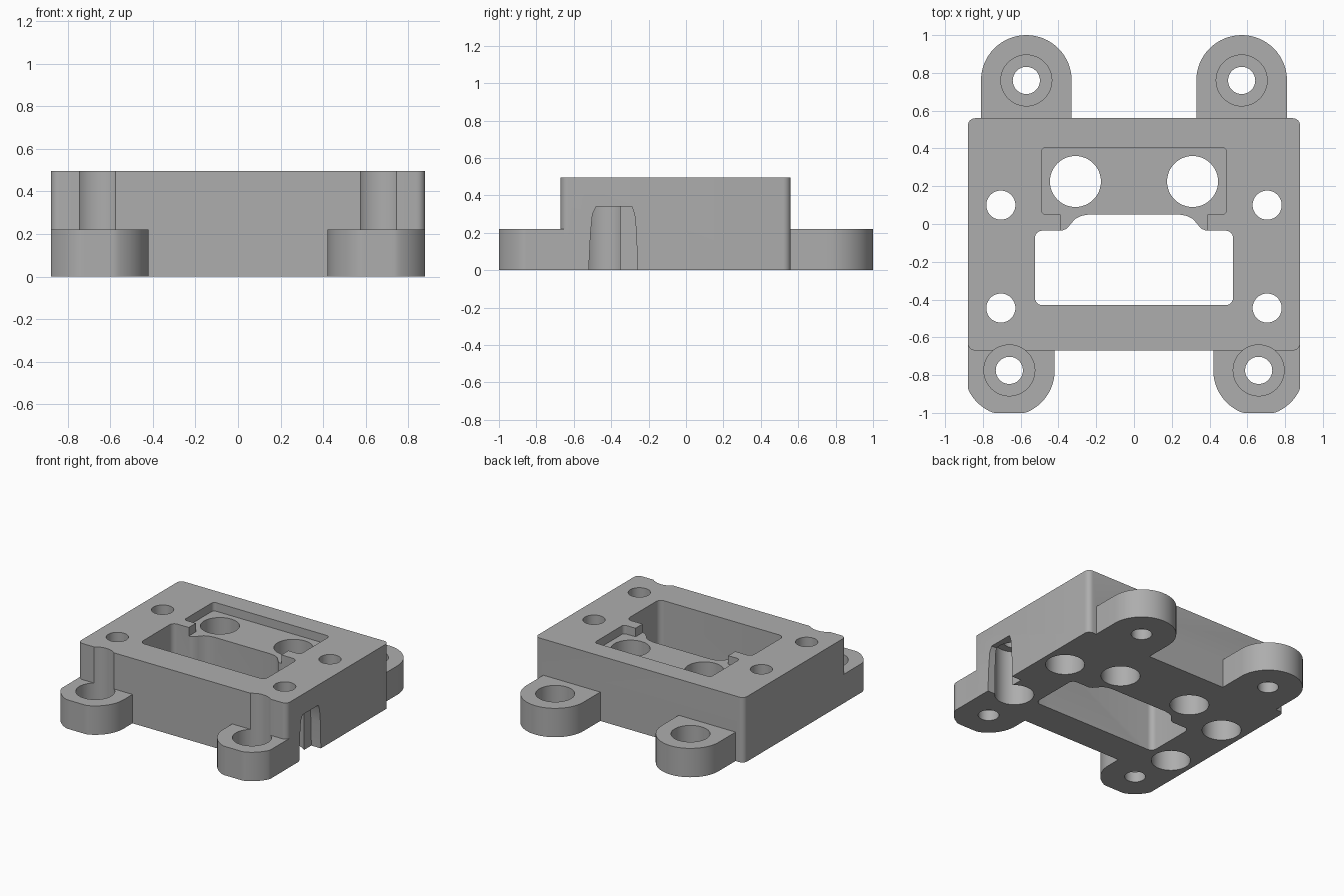
import bpy, bmesh, math

cube = bpy.data.objects.get("Cube")
if cube:
    bpy.data.objects.remove(cube, do_unlink=True)

TOP, EAR_TOP, FLOOR = 0.495, 0.22, 0.43
grey = bpy.data.materials.new("plain_grey")
grey.use_nodes = True
grey.diffuse_color = (0.42, 0.42, 0.42, 1)
grey.node_tree.nodes["Principled BSDF"].inputs["Base Color"].default_value = (0.42, 0.42, 0.42, 1)


def prism(name, outline, low, high, axis="z"):
    """Extrude a closed outline along z, or a (y, z) outline along x."""
    bm = bmesh.new()
    def place(p, d):
        return (p[0], p[1], d) if axis == "z" else (d, p[0], p[1])
    face = bm.faces.new([bm.verts.new(place(p, low)) for p in outline])
    new = bmesh.ops.extrude_face_region(bm, geom=[face])["geom"]
    shift = (0, 0, high - low) if axis == "z" else (high - low, 0, 0)
    bmesh.ops.translate(bm, verts=[v for v in new if isinstance(v, bmesh.types.BMVert)], vec=shift)
    bmesh.ops.recalc_face_normals(bm, faces=bm.faces)
    mesh = bpy.data.meshes.new(name)
    bm.to_mesh(mesh)
    bm.free()
    mesh.materials.append(grey)
    obj = bpy.data.objects.new(name, mesh)
    bpy.context.collection.objects.link(obj)
    return obj


def arc(cx, cy, r, start, end, n):
    angles = [math.radians(start + (end - start) * i / n) for i in range(n + 1)]
    return [(cx + r * math.cos(a), cy + r * math.sin(a)) for a in angles]


def rounded(x, y0, y1, r):
    """Rounded rectangle, symmetric about x = 0."""
    pts = []
    for i, (sx, cy) in enumerate([(1, y1 - r), (-1, y1 - r), (-1, y0 + r), (1, y0 + r)]):
        pts += arc(sx * (x - r), cy, r, 90 * i, 90 * i + 90, 6)
    return pts


def mirrored(half):
    return half + [(-x, y) for x, y in reversed(half)]


def combine(target, other, operation):
    mod = target.modifiers.new(operation.lower(), "BOOLEAN")
    mod.operation, mod.solver, mod.object = operation, "EXACT", other
    bpy.context.view_layer.objects.active = target
    bpy.ops.object.modifier_apply(modifier=mod.name)
    bpy.data.objects.remove(other, do_unlink=True)


def cut(outline, low, high, axis="z"):
    combine(block, prism("cutter", outline, low, high, axis), "DIFFERENCE")


def drill(x, y, r, low, high):
    cut(arc(x, y, r, 0, 360, 48)[:-1], low, high)


# Main block
block = prism("mounting_block", rounded(0.88, -0.67, 0.56, 0.04), 0, TOP)

# Mounting ears, the front pair trimmed flat at the outer limits
for s in (-1, 1):
    back = [(s * 0.57 + 0.24, 0.5)] + arc(s * 0.57, 0.76, 0.24, 0, 180, 32) + [(s * 0.57 - 0.24, 0.5)]
    combine(block, prism("back_ear", back, 0, EAR_TOP), "UNION")
    front = [(0.42, -0.6)] + arc(0.66, -0.775, 0.24, 180, 360, 48) + [(0.9, -0.6)]
    front = [(s * min(x, 0.88), max(y, -1)) for x, y in front]
    combine(block, prism("front_ear", front, 0, EAR_TOP), "UNION")

# Shallow recess with its narrower neck
cut(rounded(0.49, 0.05, 0.405, 0.025), FLOOR, 0.6)
cut(mirrored([(0.39, -0.1), (0.39, 0.1)]), FLOOR, 0.6)

# Central window and its curved upper extension
cut(rounded(0.525, -0.43, -0.035, 0.04), -0.1, 0.6)
cut(mirrored([(0.38, -0.1), (0.38, -0.035), (0.355, -0.024), (0.335, 0),
              (0.31, 0.028), (0.28, 0.043), (0.24, 0.05)]), -0.1, 0.6)

# Holes: large pair, ear bolts with counterbores, screws sunk from below
for s in (-1, 1):
    drill(s * 0.31, 0.225, 0.135, -0.1, 0.6)
    for x, y in ((0.57, 0.76), (0.66, -0.775)):
        drill(s * x, y, 0.072, -0.1, 0.3)
        drill(s * x, y, 0.135, 0.08, 0.6)
    for y in (0.1, -0.445):
        drill(s * 0.705, y, 0.077, -0.1, 0.6)
        drill(s * 0.705, y, 0.135, -0.1, 0.42)

# Tapered side opening that breaks into one screw pocket
cut([(-0.52, -0.1), (-0.52, 0), (-0.51, 0.2), (-0.5, 0.3), (-0.48, 0.34),
     (-0.29, 0.34), (-0.275, 0.3), (-0.265, 0.2), (-0.26, 0), (-0.26, -0.1)], 0.8, 1, "x")

# Smooth curved walls, crisp edges
bpy.ops.object.select_all(action="DESELECT")
block.select_set(True)
bpy.context.view_layer.objects.active = block
bpy.ops.object.shade_smooth_by_angle(angle=math.radians(30))
